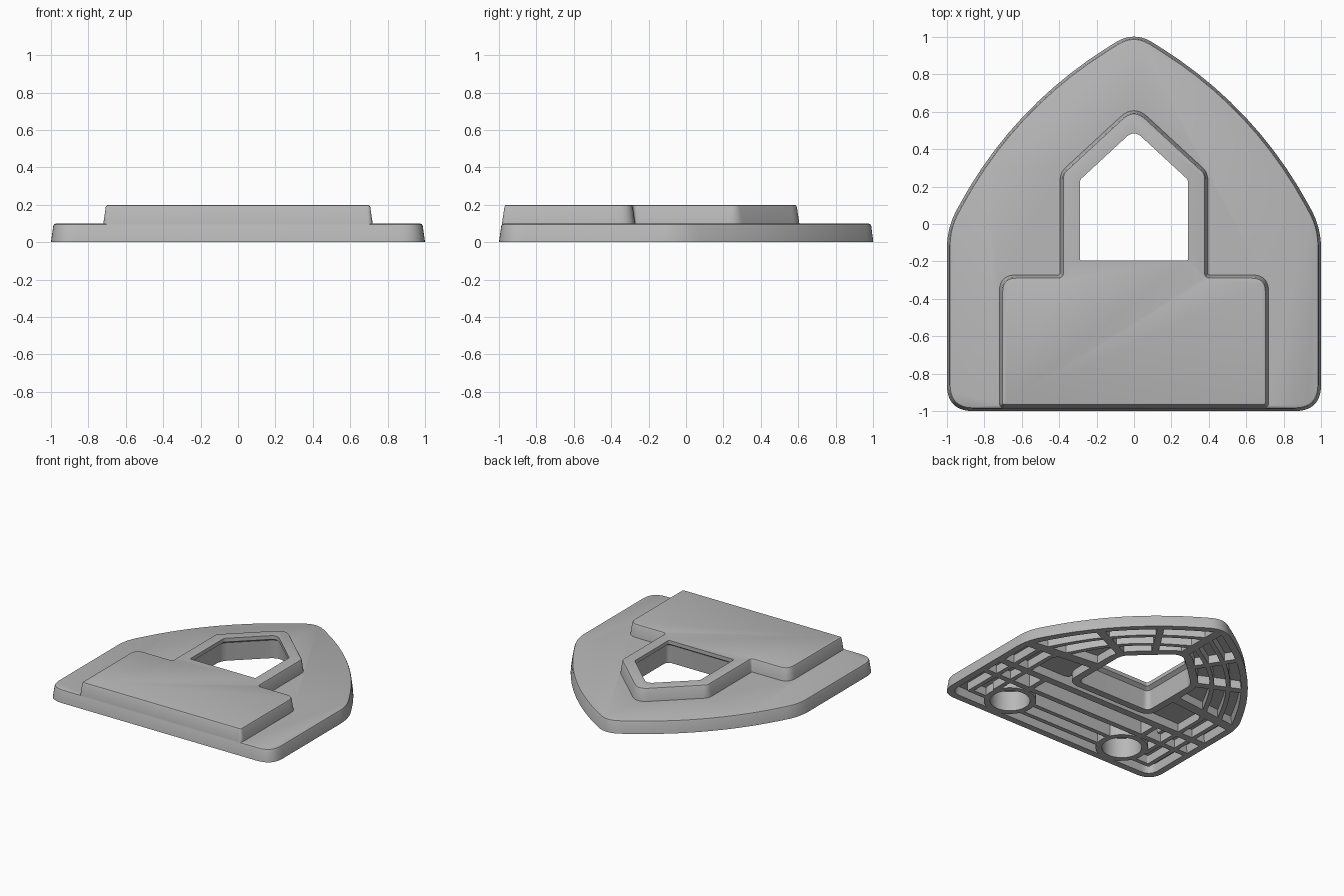
import bpy, bmesh, math
from mathutils import Vector

if "Cube" in bpy.data.objects:
    bpy.data.objects.remove(bpy.data.objects["Cube"])

grey = bpy.data.materials.new("plain_grey")
grey.use_nodes = True
colour = (0.48, 0.48, 0.48, 1)
grey.diffuse_color = colour
grey.node_tree.nodes["Principled BSDF"].inputs["Base Color"].default_value = colour


def outline(half, inset, steps=10):
    """Mirror half a control polygon (x, y, corner cut), inset it and round its corners."""
    ctrl = half + [(-x, y, r) for x, y, r in reversed(half) if x > 0]
    pts = [Vector(c[:2]) for c in ctrl]
    n = len(pts)
    moved, cuts = [], []
    for i, p in enumerate(pts):
        a = (p - pts[i - 1]).normalized()
        b = (pts[(i + 1) % n] - p).normalized()
        na, nb = Vector((-a.y, a.x)), Vector((-b.y, b.x))
        moved.append(p + (na + nb) * inset / (1 + na.dot(nb)))
        turn = 1 if a.cross(b) > 0 else -1
        cuts.append(max(ctrl[i][2] - turn * inset, 0.01))
    ring = []
    for i, p in enumerate(moved):
        start = p + (moved[i - 1] - p).normalized() * cuts[i]
        end = p + (moved[(i + 1) % n] - p).normalized() * cuts[i]
        for k in range(steps + 1):
            t = k / steps
            ring.append(start * (1 - t) ** 2 + p * 2 * t * (1 - t) + end * t * t)
    return ring


def make(name, bm):
    bmesh.ops.recalc_face_normals(bm, faces=bm.faces)
    if bm.calc_volume(signed=True) < 0:
        bmesh.ops.reverse_faces(bm, faces=bm.faces)
    mesh = bpy.data.meshes.new(name)
    bm.to_mesh(mesh)
    bm.free()
    ob = bpy.data.objects.new(name, mesh)
    bpy.context.collection.objects.link(ob)
    mesh.materials.append(grey)
    return ob


def loft(name, half, profile):
    """Stack insets of one outline; profile holds (height, inset)."""
    bm = bmesh.new()
    rings = [[bm.verts.new((p.x, p.y, z)) for p in outline(half, d)] for z, d in profile]
    bm.faces.new(rings[0])
    bm.faces.new(rings[-1])
    for low, high in zip(rings, rings[1:]):
        for i in range(len(low)):
            bm.faces.new((low[i - 1], low[i], high[i], high[i - 1]))
    return make(name, bm)


def cylinder(name, x, y, radius, z0, z1):
    bm = bmesh.new()
    bmesh.ops.create_cone(bm, cap_ends=True, segments=40, radius1=radius,
                          radius2=radius, depth=z1 - z0)
    bmesh.ops.translate(bm, verts=bm.verts, vec=(x, y, (z0 + z1) / 2))
    return make(name, bm)


def bar(name, a, b, width):
    a, b = Vector(a), Vector(b)
    d = b - a
    side = Vector((-d.y, d.x)).normalized() * width / 2
    bm = bmesh.new()
    corners = (a - side, b - side, b + side, a + side)
    low, high = [[bm.verts.new((p.x, p.y, z)) for p in corners] for z in (-0.1, 0.4)]
    bm.faces.new(low)
    bm.faces.new(high)
    for i in range(4):
        bm.faces.new((low[i - 1], low[i], high[i], high[i - 1]))
    return make(name, bm)


def combine(target, tool, operation):
    mod = target.modifiers.new("combine", "BOOLEAN")
    mod.object, mod.operation, mod.solver = tool, operation, "EXACT"
    graph = bpy.context.evaluated_depsgraph_get()
    result = bpy.data.meshes.new_from_object(target.evaluated_get(graph))
    target.modifiers.clear()
    target.data = result
    bpy.data.objects.remove(tool)


# Control outlines, right half from the front edge to the tip
base = [(1, -1, 0.14), (1, -0.02, 0.11), (0.65, 0.625, 0.6), (0, 1.033, 0.118)]
step = [(0.72, -0.984, 0.03), (0.72, -0.272, 0.09), (0.395, -0.272, 0.012),
        (0.395, 0.275, 0.04), (0, 0.64, 0.1)]
window = [(0.29, -0.195, 0.01), (0.29, 0.235, 0.015), (0, 0.503, 0.055)]

# Drafted plate with a raised step
body = loft("wedge_plate", base, [(0, 0), (0.085, 0.012), (0.096, 0.017), (0.1, 0.027)])
raised = loft("raised_step", step, [(0.08, -0.002), (0.1, 0), (0.188, 0.013),
                                    (0.197, 0.018), (0.2, 0.027)])
combine(body, raised, "UNION")

# Hollow underside
hollow = loft("hollow", base, [(-0.03, 0.05), (0.066, 0.062)])
combine(hollow, loft("step_hollow", step, [(0.04, 0.053), (0.165, 0.065)]), "UNION")

# Frame around the window and walls following the outline
combine(hollow, loft("window_frame", window, [(-0.12, -0.1), (0.42, -0.1)]), "DIFFERENCE")
for inset in (0.14, 0.27):
    wall = loft("ring_wall", base, [(-0.1, inset), (0.4, inset)])
    inner = loft("ring_inner", base, [(-0.2, inset + 0.035), (0.5, inset + 0.035)])
    combine(wall, inner, "DIFFERENCE")
    combine(hollow, wall, "DIFFERENCE")

# Straight ribs
ribs = [((-1.1, -0.55), (1.1, -0.55), 0.045), ((-1.1, -0.36), (1.1, -0.36), 0.06),
        ((0, 0.5), (0, 1.1), 0.07)]
for s in (-1, 1):
    ribs += [((s * 0.53, -0.7), (s * 0.53, -0.37), 0.04),
             ((s * 0.33, 0.02), (s * 1.1, -0.06), 0.08),
             ((s * 0.33, 0.26), (s * 0.95, 0.55), 0.06),
             ((s * 0.16, 0.42), (s * 0.5, 0.95), 0.05)]
for a, b, width in ribs:
    combine(hollow, bar("rib", a, b, width), "DIFFERENCE")

# Round sockets near the front corners
for s in (-1, 1):
    combine(hollow, cylinder("socket_wall", s * 0.53, -0.77, 0.19, -0.1, 0.4), "DIFFERENCE")
    combine(hollow, cylinder("socket", s * 0.53, -0.77, 0.145, -0.04, 0.16), "UNION")
combine(body, hollow, "DIFFERENCE")

# Window through the plate, flaring towards the underside
combine(body, loft("window", window, [(-0.05, -0.045), (0.15, -0.03), (0.17, 0), (0.25, 0)]),
        "DIFFERENCE")

bpy.ops.object.select_all(action="DESELECT")
body.select_set(True)
bpy.context.view_layer.objects.active = body
bpy.ops.object.shade_smooth_by_angle(angle=math.radians(30))
